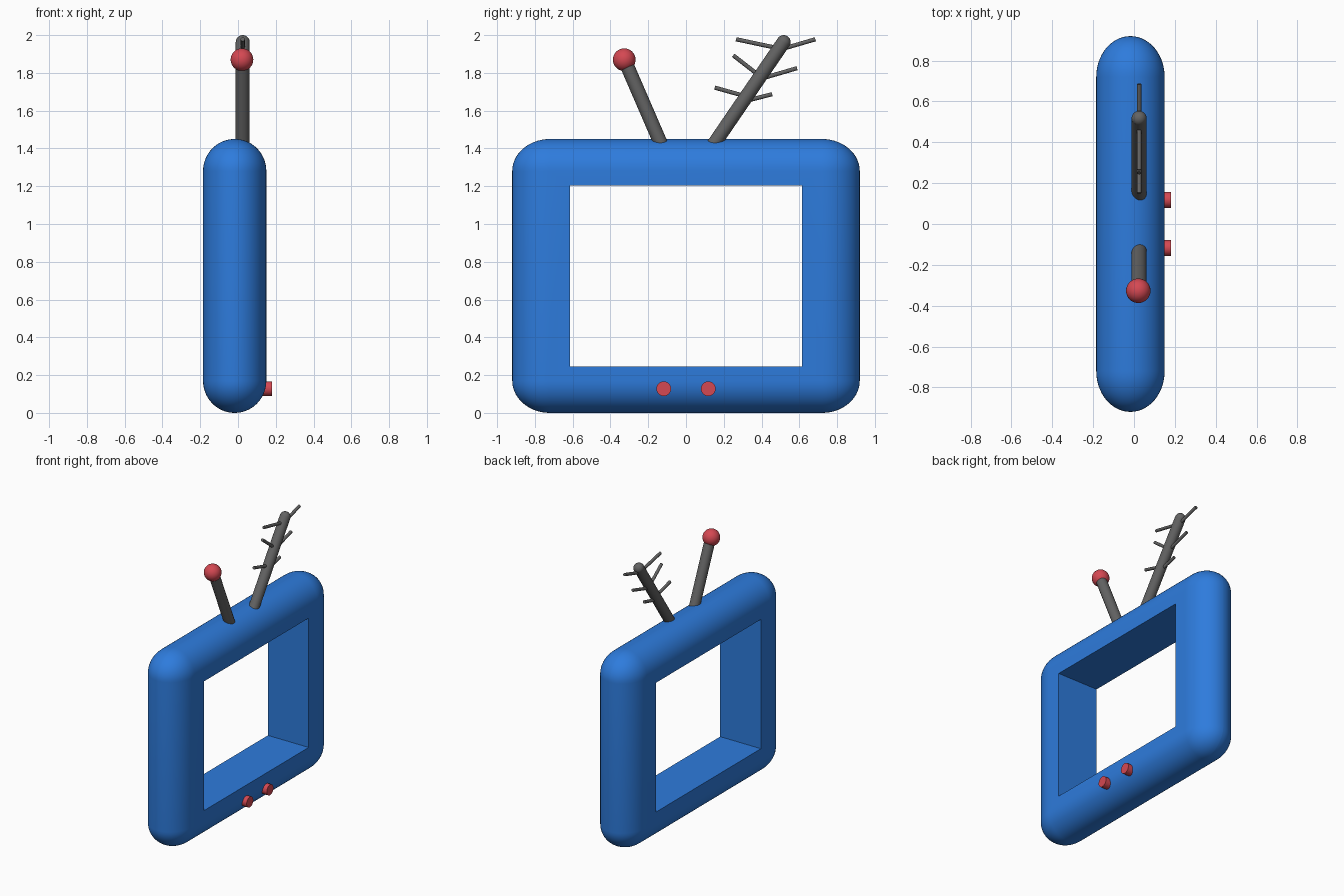
import bpy, bmesh, math
from mathutils import Vector, Matrix

if "Cube" in bpy.data.objects:
    bpy.data.objects.remove(bpy.data.objects["Cube"])


def material(name, rgb):
    m = bpy.data.materials.new(name)
    m.diffuse_color = (*rgb, 1)
    m.use_nodes = True
    m.node_tree.nodes["Principled BSDF"].inputs["Base Color"].default_value = m.diffuse_color
    return m


BLUE = material("blue", (0.027, 0.2, 0.72))
RED = material("red", (0.66, 0.065, 0.085))
GREY = material("dark grey", (0.125, 0.125, 0.125))


def finish(name, bm, mat):
    bmesh.ops.recalc_face_normals(bm, faces=bm.faces)
    me = bpy.data.meshes.new(name)
    bm.to_mesh(me)
    bm.free()
    me.materials.append(mat)
    ob = bpy.data.objects.new(name, me)
    bpy.context.collection.objects.link(ob)
    return ob


def smooth(ob, degrees=40):
    bpy.ops.object.select_all(action='DESELECT')
    ob.select_set(True)
    bpy.context.view_layer.objects.active = ob
    bpy.ops.object.shade_smooth_by_angle(angle=math.radians(degrees))


def box(size, centre):
    bm = bmesh.new()
    bmesh.ops.create_cube(bm, size=1)
    bmesh.ops.scale(bm, vec=size, verts=bm.verts)
    bmesh.ops.translate(bm, vec=centre, verts=bm.verts)
    return bm


def add_rod(bm, a, b, r, sides):
    a, b = Vector(a), Vector(b)
    d = b - a
    mat = Matrix.Translation((a + b) / 2) @ d.to_track_quat('Z', 'Y').to_matrix().to_4x4()
    bmesh.ops.create_cone(bm, cap_ends=True, segments=sides, radius1=r, radius2=r,
                          depth=d.length, matrix=mat)


def add_ball(bm, c, r, u=32, v=16):
    bmesh.ops.create_uvsphere(bm, u_segments=u, v_segments=v, radius=r,
                              matrix=Matrix.Translation(c))


# Pillow-shaped television body: rounded box, stretched to oval corners
W, D, H = 0.335, 1.84, 1.45
RX, RY, RZ = 0.167, 0.20, 0.17
CX = -0.0175
bm = box((W, D * RX / RY, H * RX / RZ), (0, 0, 0))
bmesh.ops.bevel(bm, geom=bm.edges[:], offset=RX, segments=14, profile=0.5, affect='EDGES')
bmesh.ops.scale(bm, vec=(1, RY / RX, RZ / RX), verts=bm.verts)
bmesh.ops.translate(bm, vec=(CX, 0, H / 2), verts=bm.verts)
body = finish("television_frame", bm, BLUE)

# Open screen hole
cutter = finish("screen_cutter", box((1, 1.23, 0.96), (CX, 0, 0.725)), BLUE)
cutter.hide_render = True
cut = body.modifiers.new("screen_hole", 'BOOLEAN')
cut.operation, cut.solver, cut.object = 'DIFFERENCE', 'EXACT', cutter
bpy.context.view_layer.objects.active = body
bpy.ops.object.modifier_apply(modifier=cut.name)
bpy.data.objects.remove(cutter)
smooth(body)

# Control knobs
for side, label in ((-1, "left"), (1, "right")):
    bm = bmesh.new()
    add_rod(bm, (0.11, side * 0.118, 0.128), (0.181, side * 0.118, 0.128), 0.039, 32)
    smooth(finish(label + "_knob", bm, RED))

# Ball-tipped antenna
AX = 0.025
bm = bmesh.new()
add_rod(bm, (AX, -0.118, 1.39), (AX, -0.325, 1.868), 0.037, 32)
smooth(finish("ball_antenna_rod", bm, GREY))
bm = bmesh.new()
add_ball(bm, (AX - 0.004, -0.327, 1.87), 0.06)
smooth(finish("antenna_ball", bm, RED))

# Branched antenna with a rounded tip
bm = bmesh.new()
tip = (AX, 0.517, 1.963)
add_rod(bm, (AX, 0.125, 1.39), tip, 0.037, 32)
add_ball(bm, tip, 0.037)
smooth(finish("branched_antenna_rod", bm, GREY))

# Thin prongs: outer (y, z) to root (y, z)
prongs = [
    ((0.265, 1.978), (0.50, 1.928)), ((0.685, 1.978), (0.50, 1.924)),
    ((0.25, 1.893), (0.395, 1.78)), ((0.588, 1.825), (0.40, 1.77)),
    ((0.152, 1.722), (0.32, 1.675)), ((0.456, 1.687), (0.31, 1.65)),
]
bm = bmesh.new()
for outer, root in prongs:
    add_rod(bm, (AX, *outer), (AX, *root), 0.011, 16)
smooth(finish("antenna_prongs", bm, GREY))
